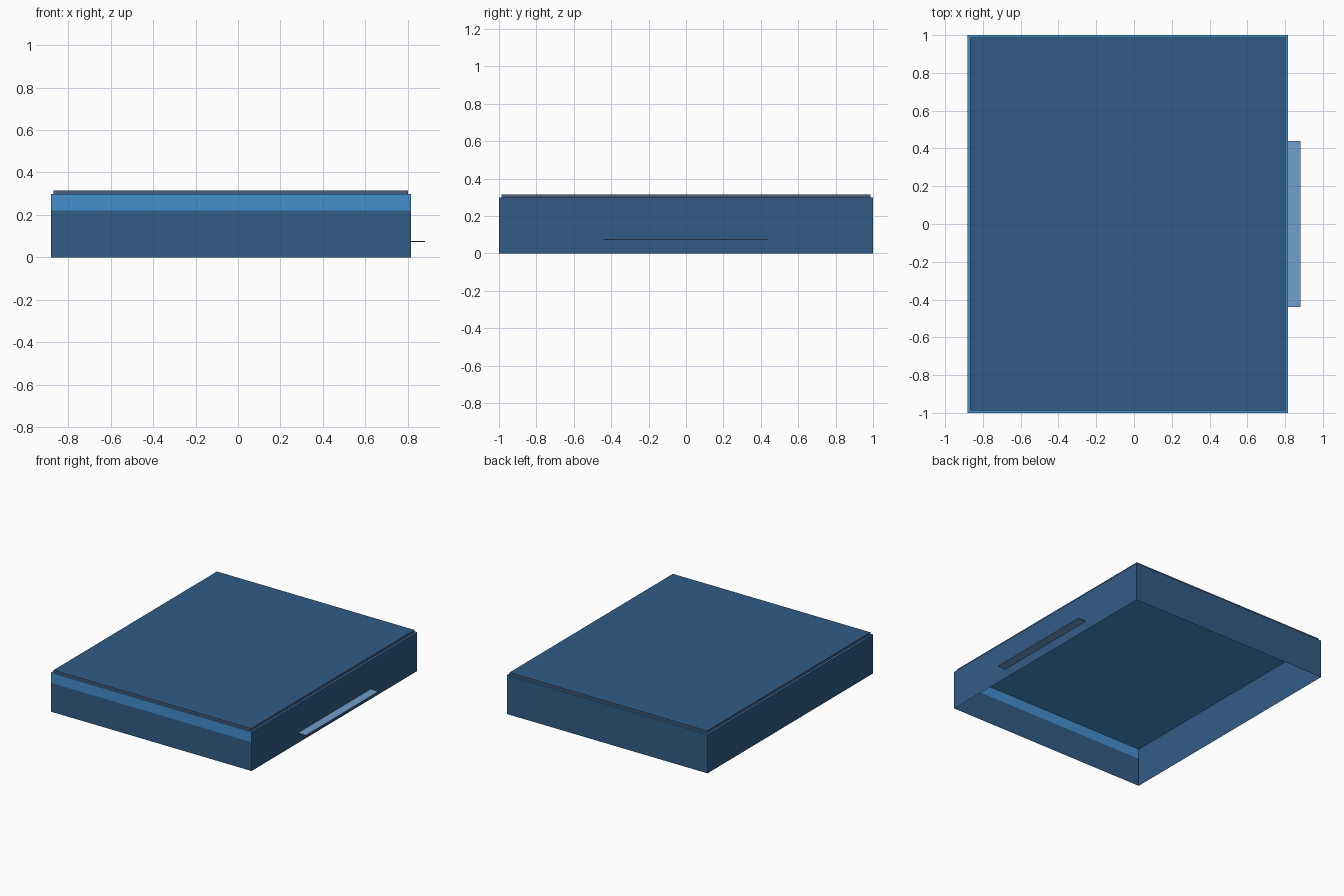
import bpy, bmesh

if "Cube" in bpy.data.objects:
    bpy.data.objects.remove(bpy.data.objects["Cube"])


def material(name, hex_code):
    def lin(c):
        return c / 12.92 if c <= 0.04045 else ((c + 0.055) / 1.055) ** 2.4
    m = bpy.data.materials.new(name)
    rgb = [lin(int(hex_code[i:i + 2], 16) / 255) for i in (0, 2, 4)]
    m.diffuse_color = (*rgb, 1)
    m.use_nodes = True
    m.node_tree.nodes["Principled BSDF"].inputs["Base Color"].default_value = m.diffuse_color
    return m


NAVY = material("navy blue", "315C86")
BLUE = material("bright blue", "4490CE")
PALE = material("pale blue", "709FCA")
SLATE = material("slate blue", "485D7A")


def finish(bm, name, mats):
    mesh = bpy.data.meshes.new(name)
    bm.normal_update()
    bm.to_mesh(mesh)
    bm.free()
    for m in mats:
        mesh.materials.append(m)
    ob = bpy.data.objects.new(name, mesh)
    bpy.context.collection.objects.link(ob)
    return ob


def loop(bm, x0, x1, y, z):
    """Rectangle of vertices, starting front left, counter-clockwise."""
    return [bm.verts.new(p) for p in
            ((x0, -y, z), (x1, -y, z), (x1, y, z), (x0, y, z))]


def bridge(bm, lower, upper):
    """Side faces in the order front, right, back, left."""
    return [bm.faces.new((lower[i], lower[(i + 1) % 4], upper[(i + 1) % 4], upper[i]))
            for i in range(4)]


def slab(name, x0, x1, y, z0, z1, mats, side_slots):
    """Closed plate: slot 0 top, slot 2 underside, sides as listed."""
    bm = bmesh.new()
    low, high = loop(bm, x0, x1, y, z0), loop(bm, x0, x1, y, z1)
    for f, slot in zip(bridge(bm, low, high), side_slots):
        f.material_index = slot
    bm.faces.new(high).material_index = 0
    bm.faces.new(low[::-1]).material_index = 2
    return finish(bm, name, mats)


LEFT, RIGHT, HALF_Y = -0.882, 0.815, 1.0
BAND_Z, RIM_Z, TOP_Z = 0.22, 0.298, 0.316
INSET = 0.013

# Thin-walled body, open underneath, with a bright front band and top rim
bm = bmesh.new()
base = loop(bm, LEFT, RIGHT, HALF_Y, 0)
band = loop(bm, LEFT, RIGHT, HALF_Y, BAND_Z)
rim = loop(bm, LEFT, RIGHT, HALF_Y, RIM_Z)
inner = loop(bm, LEFT + INSET, RIGHT - INSET, HALF_Y - INSET, RIM_Z)
bridge(bm, base, band)
bridge(bm, band, rim)[0].material_index = 1
for face in bridge(bm, rim, inner):
    face.material_index = 1
finish(bm, "body", [NAVY, BLUE])

# Raised lid panel, its underside closing the body in bright blue
slab("lid", LEFT + INSET, RIGHT - INSET, HALF_Y - INSET, RIM_Z, TOP_Z,
     [NAVY, SLATE, BLUE], (1, 1, 1, 1))

# Thin tray lip on the right side, dark at both ends
slab("side_lip", RIGHT, 0.882, 0.44, 0.071, 0.077,
     [PALE, NAVY, PALE], (1, 0, 1, 0))
